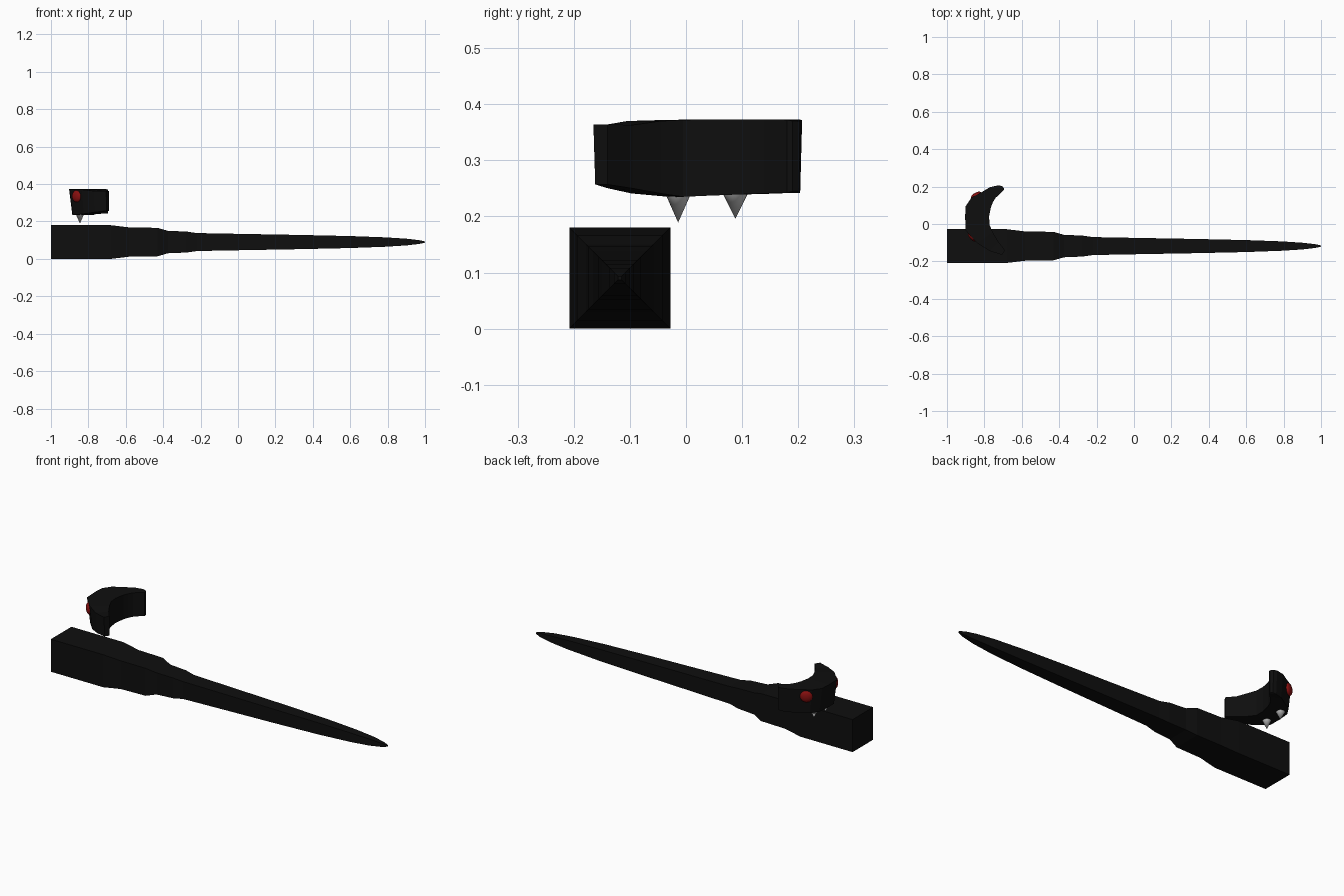
import bpy, bmesh, math
from mathutils import Vector

if "Cube" in bpy.data.objects:
    bpy.data.objects.remove(bpy.data.objects["Cube"])


def material(name, rgb):
    m = bpy.data.materials.new(name)
    m.diffuse_color = (*rgb, 1)
    m.use_nodes = True
    m.node_tree.nodes["Principled BSDF"].inputs["Base Color"].default_value = m.diffuse_color
    return m


BLACK = material("black", (0.0045, 0.0045, 0.0045))
RED = material("dark red", (0.25, 0.005, 0.005))
WHITE = material("tooth white", (0.65, 0.65, 0.65))


def loft(name, rings, mat):
    """Skin a list of equal-length rings and cap both ends."""
    bm = bmesh.new()
    rows = [[bm.verts.new(p) for p in ring] for ring in rings]
    n = len(rows[0])
    for a, b in zip(rows, rows[1:]):
        for i in range(n):
            bm.faces.new((a[i], a[(i + 1) % n], b[(i + 1) % n], b[i]))
    bm.faces.new(rows[0])
    bm.faces.new(rows[-1])
    bmesh.ops.recalc_face_normals(bm, faces=bm.faces)
    me = bpy.data.meshes.new(name)
    bm.to_mesh(me)
    bm.free()
    ob = bpy.data.objects.new(name, me)
    bpy.context.collection.objects.link(ob)
    me.materials.append(mat)
    return ob


# Square tapering shaft: (x, half width)
profile = [(-1, .09), (-.68, .09), (-.58, .078), (-.43, .076), (-.375, .06),
           (-.275, .056), (-.22, .048), (.05, .043), (.33, .038), (.6, .032),
           (.79, .025), (.9, .018), (.97, .010), (1, .003)]
CY, CZ = -.118, .09
loft("shaft", [[(x, CY + sy * h, CZ + sz * h)
                for sy, sz in ((-1, -1), (1, -1), (1, 1), (-1, 1))]
               for x, h in profile], BLACK)

# Curved head: outer xy, inner xy, bottom z, top z from front arm to back arm
stations = [
    ((-.705, -.165), (-.69, -.140), .257, .364),
    ((-.77, -.145), (-.725, -.095), .250, .363),
    ((-.835, -.105), (-.755, -.045), .241, .370),
    ((-.90, -.035), (-.772, -.005), .235, .372),
    ((-.903, .04), (-.775, .04), .237, .373),
    ((-.90, .095), (-.765, .09), .239, .373),
    ((-.87, .14), (-.755, .115), .240, .373),
    ((-.82, .167), (-.74, .14), .241, .373),
    ((-.77, .197), (-.715, .163), .242, .373),
    ((-.725, .207), (-.697, .180), .242, .372),
    ((-.705, .203), (-.695, .190), .245, .370),
]
rings = []
for outer, inner, lo, hi in stations:
    o, i = Vector(outer), Vector(inner)
    under = o.lerp(i, .13)          # underside tucks in on the outer face
    rings.append([(*under, lo), (*i, lo), (*i, hi), (*o, hi)])
loft("head", rings, BLACK)

# Flattened eyes set in the two outer corners: centre, facing angle
for name, x, y, deg in (("front_eye", -.862, -.070, 226), ("back_eye", -.843, .152, 120)):
    bpy.ops.mesh.primitive_uv_sphere_add(segments=20, ring_count=12, radius=.032,
                                         location=(x, y, .335),
                                         rotation=(0, 0, math.radians(deg)))
    eye = bpy.context.object
    eye.name = name
    eye.scale.x = .5
    eye.data.materials.append(RED)
    bpy.ops.object.shade_smooth()

# Two fangs pointing down
for name, y, tip in (("front_fang", -.014, .189), ("back_fang", .088, .196)):
    depth = .25 - tip
    bpy.ops.mesh.primitive_cone_add(vertices=20, radius1=.027, depth=depth,
                                    location=(-.845, y, tip + depth / 2),
                                    rotation=(math.pi, 0, 0))
    fang = bpy.context.object
    fang.name = name
    fang.data.materials.append(WHITE)
    bpy.ops.object.shade_smooth_by_angle(angle=math.radians(40))
